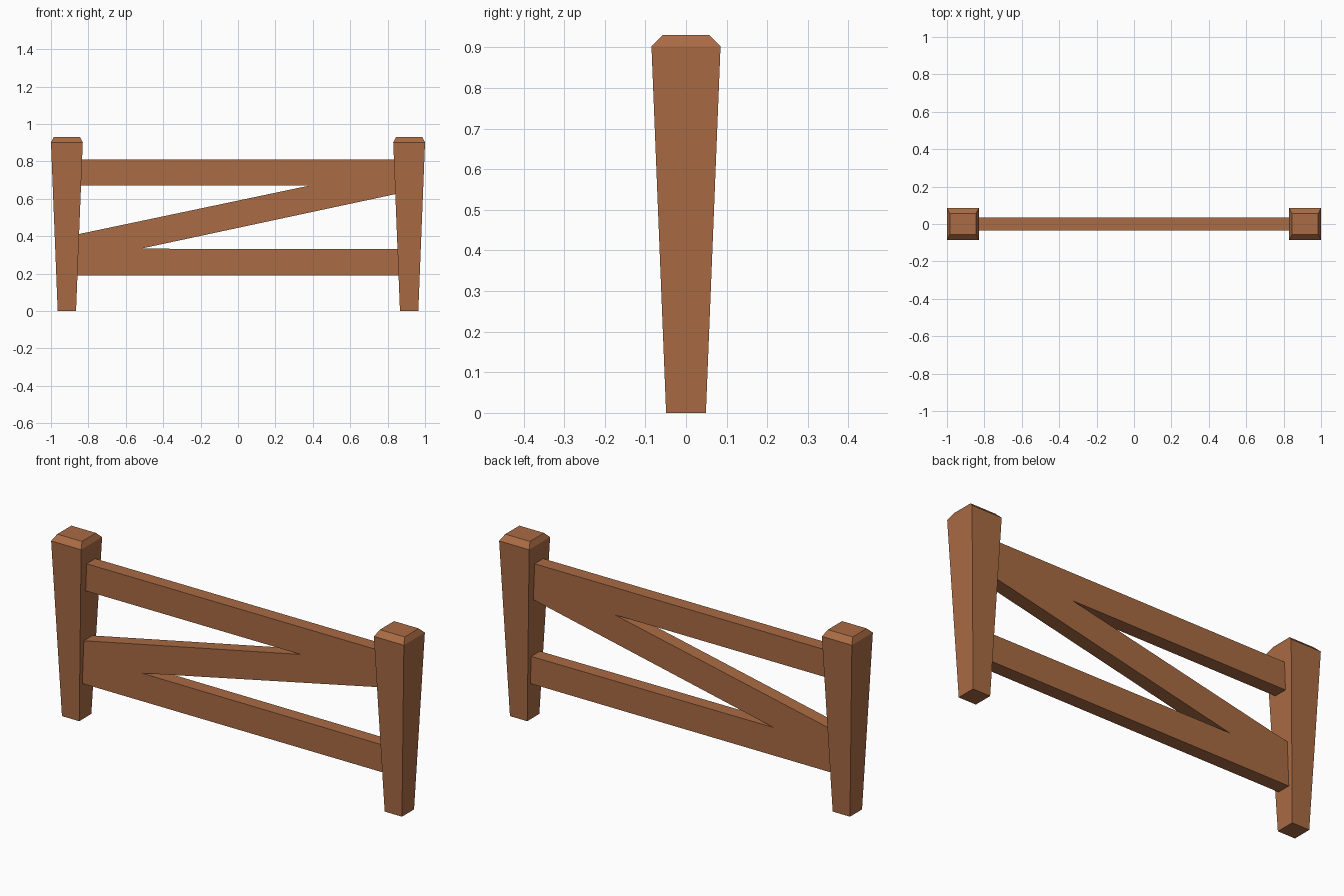
import bpy, bmesh

if "Cube" in bpy.data.objects:
    bpy.data.objects.remove(bpy.data.objects["Cube"])

wood = bpy.data.materials.new("brown wood")
wood.diffuse_color = (0.40, 0.147, 0.058, 1)
wood.use_nodes = True
wood.node_tree.nodes["Principled BSDF"].inputs["Base Color"].default_value = wood.diffuse_color


def make_object(name, bm):
    bmesh.ops.recalc_face_normals(bm, faces=bm.faces)
    mesh = bpy.data.meshes.new(name)
    bm.to_mesh(mesh)
    bm.free()
    mesh.materials.append(wood)
    obj = bpy.data.objects.new(name, mesh)
    bpy.context.collection.objects.link(obj)
    return obj


def post(name, x):
    # square rings: foot, shoulder, chamfered cap as (half x, half y, z)
    bm = bmesh.new()
    rings = []
    for hx, hy, z in ((0.049, 0.049, 0), (0.085, 0.085, 0.902), (0.070, 0.057, 0.93)):
        rings.append([bm.verts.new((x + sx * hx, sy * hy, z))
                      for sx, sy in ((-1, -1), (1, -1), (1, 1), (-1, 1))])
    for a, b in zip(rings, rings[1:]):
        for i in range(4):
            j = (i + 1) % 4
            bm.faces.new((a[i], a[j], b[j], b[i]))
    bm.faces.new(rings[0][::-1])
    bm.faces.new(rings[-1])
    return make_object(name, bm)


# tapered posts
post("left_post", -0.915)
post("right_post", 0.915)

# two level rails joined by a diagonal brace, as one extruded outline
E, D = 0.89, 0.035
outline = [(-E, 0.19), (E, 0.19), (E, 0.33), (-0.52, 0.333), (E, 0.635),
           (E, 0.81), (-E, 0.81), (-E, 0.67), (0.38, 0.67), (-E, 0.403)]
bm = bmesh.new()
face = bm.faces.new([bm.verts.new((x, -D, z)) for x, z in outline])
ext = bmesh.ops.extrude_face_region(bm, geom=[face], use_keep_orig=True)
verts = [g for g in ext["geom"] if isinstance(g, bmesh.types.BMVert)]
bmesh.ops.translate(bm, verts=verts, vec=(0, 2 * D, 0))
bmesh.ops.recalc_face_normals(bm, faces=bm.faces)
bmesh.ops.triangulate(bm, faces=[f for f in bm.faces if len(f.verts) > 4])
make_object("rails_and_brace", bm)
